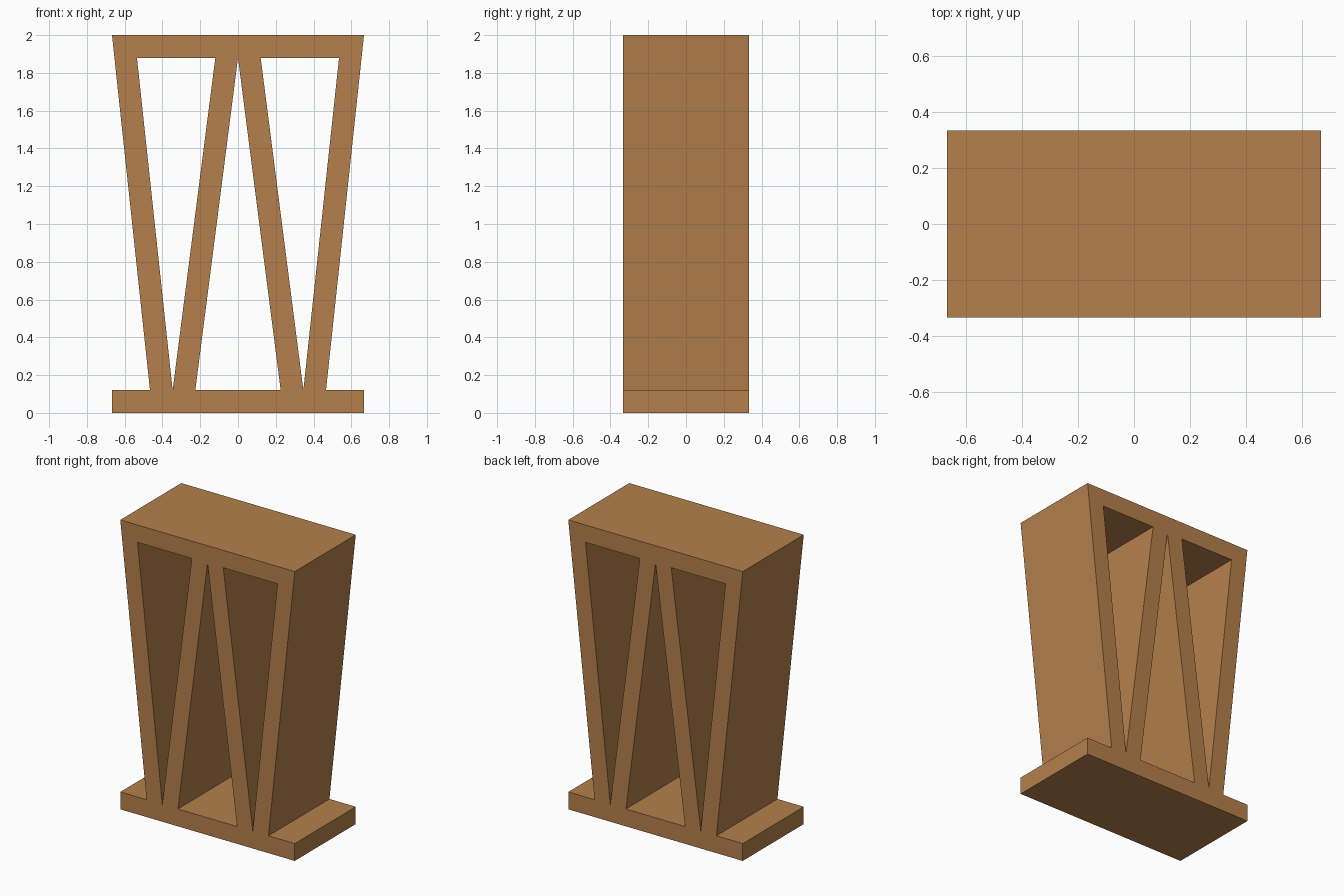
import bpy, bmesh, math

if "Cube" in bpy.data.objects:
    bpy.data.objects.remove(bpy.data.objects["Cube"])

HALF_W, HALF_D, HEIGHT, T = 0.667, 0.333, 2.0, 0.12
TOP = HEIGHT - T          # underside of the top slab
FOOT = 0.346              # x where each pair of legs meets


def mirrored(points):
    return [(-x, z) for x, z in reversed(points)]


# Silhouette: base slab, tapering body, top slab
right = [(HALF_W, 0), (HALF_W, T), (FOOT + T, T), (HALF_W, HEIGHT)]
outline = right + mirrored(right)

# Triangular openings between the slanted legs
side_gap = [(FOOT, T), (0.535, TOP), (T, TOP)]
middle_gap = [(-FOOT + T, T), (FOOT - T, T), (0, TOP)]

# Filled profile extruded along the depth
curve = bpy.data.curves.new("frame_profile", "CURVE")
curve.dimensions = "2D"
curve.fill_mode = "BOTH"
curve.extrude = HALF_D
for loop in (outline, side_gap, mirrored(side_gap), middle_gap):
    spline = curve.splines.new("POLY")
    spline.points.add(len(loop) - 1)
    for p, (x, z) in zip(spline.points, loop):
        p.co = (x, z, 0, 1)
    spline.use_cyclic_u = True
    spline.use_smooth = False

frame = bpy.data.objects.new("slanted_leg_frame", curve)
bpy.context.collection.objects.link(frame)
frame.rotation_euler.x = math.radians(90)
bpy.context.view_layer.objects.active = frame
frame.select_set(True)
bpy.ops.object.convert(target="MESH")
frame = bpy.context.object
bpy.ops.object.transform_apply(location=False, rotation=True, scale=False)

# Weld into one closed, flat-shaded solid
bm = bmesh.new()
bm.from_mesh(frame.data)
bmesh.ops.remove_doubles(bm, verts=bm.verts, dist=0.0005)
bmesh.ops.recalc_face_normals(bm, faces=bm.faces)
for f in bm.faces:
    f.smooth = False
bm.to_mesh(frame.data)
bm.free()

# Wood colour
wood = bpy.data.materials.new("wood")
wood.diffuse_color = (0.46, 0.216, 0.073, 1)
wood.use_nodes = True
wood.node_tree.nodes["Principled BSDF"].inputs["Base Color"].default_value = wood.diffuse_color
frame.data.materials.clear()
frame.data.materials.append(wood)
